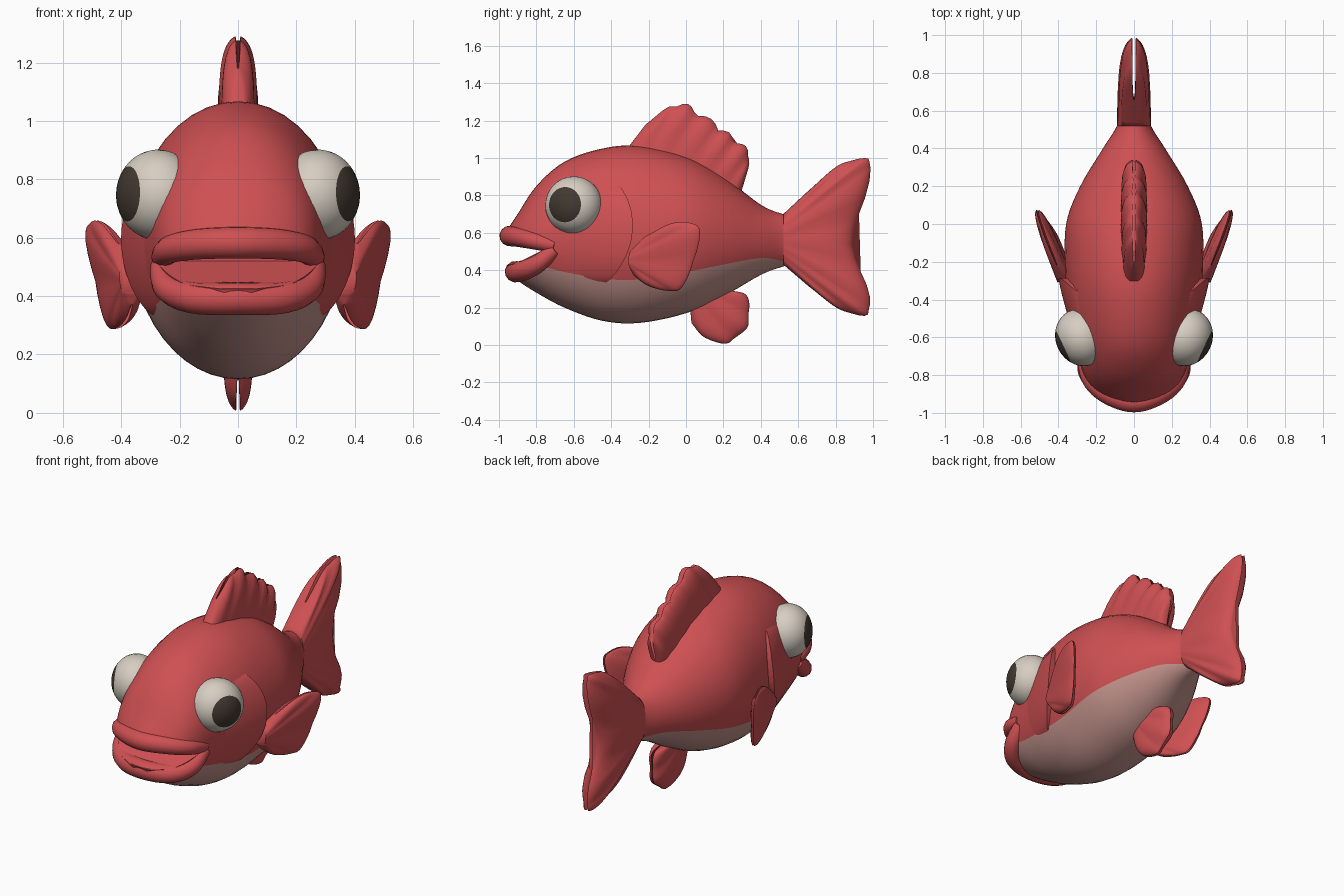
import bpy, bmesh, math
from mathutils import Vector, Matrix

old = bpy.data.objects.get("Cube")
if old:
    bpy.data.objects.remove(old, do_unlink=True)


def material(name, rgb):
    m = bpy.data.materials.new(name)
    m.use_nodes = True
    m.diffuse_color = (*rgb, 1)
    m.node_tree.nodes["Principled BSDF"].inputs["Base Color"].default_value = (*rgb, 1)
    return m


RED = material("scale_red", (0.62, 0.08, 0.085))
PINK = material("belly_pink", (0.56, 0.30, 0.27))
WHITE = material("eye_white", (0.68, 0.62, 0.54))
DARK = material("pupil_brown", (0.055, 0.04, 0.03))


def add_mesh(name, bm, mats, angle=50):
    bmesh.ops.recalc_face_normals(bm, faces=bm.faces[:])
    me = bpy.data.meshes.new(name)
    bm.to_mesh(me)
    bm.free()
    ob = bpy.data.objects.new(name, me)
    bpy.context.collection.objects.link(ob)
    for m in mats:
        me.materials.append(m)
    smooth(ob, angle)
    return ob


def smooth(ob, angle):
    bpy.ops.object.select_all(action="DESELECT")
    ob.select_set(True)
    bpy.context.view_layer.objects.active = ob
    bpy.ops.object.shade_smooth_by_angle(angle=math.radians(angle))


def spline(pts, t):
    """Smooth curve through pts, t from 0 to 1."""
    n = len(pts) - 1
    i = min(int(t * n), n - 1)
    f = t * n - i
    b, c = Vector(pts[i]), Vector(pts[i + 1])
    a = Vector(pts[i - 1]) if i else b * 2 - c
    d = Vector(pts[i + 2]) if i + 2 <= n else c * 2 - b
    return b + (c - a) * (f / 2) + (a * 2 - b * 5 + c * 4 - d) * (f * f / 2) \
        + (b * 3 - a - c * 3 + d) * (f ** 3 / 2)


def loft(bm, rings, closed=True, caps=True, color=None):
    rows = [[bm.verts.new(p) for p in r] for r in rings]
    n = len(rows[0])
    for r, s in zip(rows, rows[1:]):
        for j in range(n if closed else n - 1):
            k = (j + 1) % n
            f = bm.faces.new((r[j], r[k], s[k], s[j]))
            if color:
                f.material_index = color(j)
    if caps:
        bm.faces.new(rows[0])
        bm.faces.new(rows[-1])


# Body stations: y, top z, bottom z, half width, belly colour line z
STATIONS = [
    (-.96, .61, .40, .10, .405), (-.9, .70, .345, .20, .36), (-.8, .85, .28, .265, .42),
    (-.65, .98, .20, .305, .39), (-.45, 1.05, .13, .345, .355), (-.25, 1.065, .118, .365, .35),
    (0, 1.01, .17, .36, .39), (.2, .90, .26, .285, .43), (.4, .75, .375, .165, .465),
    (.52, .70, .42, .09, .45), (.62, .68, .45, .06, .455)]
DENSE = [spline(STATIONS, i / 800) for i in range(801)]


def body_point(s, a):
    return Vector((s[3] * math.cos(a), s[0], (s[1] + s[2]) / 2 + (s[1] - s[2]) / 2 * math.sin(a)))


# Body: one column of vertices follows the belly line on each side
UP, LOW = 28, 16
rings = []
for s in DENSE[::16]:
    c, h = (s[1] + s[2]) / 2, (s[1] - s[2]) / 2
    phi = math.asin(max(-.98, min(0, (s[4] - c) / h)))
    angles = [phi + (math.pi - 2 * phi) * i / UP for i in range(UP)]
    angles += [math.pi - phi + (math.pi + 2 * phi) * i / LOW for i in range(LOW)]
    rings.append([body_point(s, a) for a in angles])
bm = bmesh.new()
loft(bm, rings, color=lambda j: int(j >= UP))
body = add_mesh("body", bm, [RED, PINK])

# Mouth opening cut from the snout
bm = bmesh.new()
wedge = [(-1.1, .39), (-.9, .44), (-.74, .52), (-.74, .54), (-.9, .555), (-1.1, .55)]
loft(bm, [[(x, y, z) for y, z in wedge] for x in (-.5, .5)])
cutter = add_mesh("mouth_cutter", bm, [RED])
cutter.hide_render = True
mod = body.modifiers.new("mouth", "BOOLEAN")
mod.operation, mod.object, mod.solver = "DIFFERENCE", cutter, "EXACT"
bpy.context.view_layer.objects.active = body
bpy.ops.object.modifier_apply(modifier=mod.name)
bpy.data.objects.remove(cutter, do_unlink=True)
smooth(body, 50)


# Lips
def lip(name, half, radius):
    pts = [(-x, y, z) for x, y, z in half[:0:-1]] + half
    cu = bpy.data.curves.new(name, "CURVE")
    cu.dimensions = "3D"
    cu.bevel_depth, cu.bevel_resolution, cu.use_fill_caps = radius, 4, True
    sp = cu.splines.new("POLY")
    n = 36
    sp.points.add(n)
    for i, p in enumerate(sp.points):
        p.co = (*spline(pts, i / n), 1)
        p.radius = .6 + .4 * math.sin(math.pi * i / n) ** .6
    cu.materials.append(RED)
    bpy.context.collection.objects.link(bpy.data.objects.new(name, cu))


lip("upper_lip", [(0, -.943, .583), (.14, -.90, .578), (.23, -.82, .56), (.265, -.70, .53)], .055)
lip("lower_lip", [(0, -.912, .392), (.15, -.88, .395), (.24, -.80, .43), (.265, -.70, .51)], .057)


# Fins: puffy ribbed lofts from a base line to a tip line, in the (y, z) plane
def fin(name, base, tip, thick, ribs, scallop=0.0, place=lambda t, y, z: (t, y, z)):
    n, levels = 40, 12
    rings = []
    for k in range(levels + 1):
        v = math.sin(math.pi / 2 * k / levels)
        front, back = [], []
        for i in range(n + 1):
            a = math.pi * i / n
            u = (1 - math.cos(a)) / 2
            groove = abs(math.sin(ribs * math.pi * u))
            b = spline(base, u)
            p = b.lerp(spline(tip, u), v * (1 - scallop * (1 - groove) * v))
            t = thick * max(0, math.sin(a)) ** .5 * math.sqrt(1.02 - v ** 4)
            t *= 1 - .3 * v * (1 - groove)
            front.append(place(t, *p))
            if 0 < i < n:
                back.append(place(-t, *p))
        rings.append(front + back[::-1])
    bm = bmesh.new()
    loft(bm, rings)
    add_mesh(name, bm, [RED], 60)


fin("dorsal_fin", [(-.36, .99), (-.1, .98), (.12, .88), (.28, .79)],
    [(-.2, 1.2), (-.04, 1.3), (.07, 1.25), (.19, 1.17), (.27, 1.10), (.345, 1.02), (.3, .83)],
    .07, 6, .10)
fin("tail_fin", [(.52, .70), (.52, .56), (.52, .43)],
    [(.66, .83), (.82, .965), (.95, 1.0), (.995, .96), (.95, .75), (.89, .54),
     (.96, .35), (.99, .2), (.95, .155), (.82, .19), (.66, .31)], .088, 7, .03)
fin("anal_fin", [(.02, .22), (.1, .26), (.18, .31)],
    [(.03, .11), (.1, .04), (.23, .0), (.28, .05), (.335, .1), (.345, .19), (.32, .27), (.24, .29)],
    .055, 3, .06)
for side, label in ((1, "left"), (-1, "right")):
    fin(label + "_pectoral_fin", [(-.30, .50), (-.31, .45), (-.30, .41)],
        [(-.22, .58), (-.08, .65), (.04, .655), (.075, .6), (.05, .45), (-.02, .31),
         (-.08, .285), (-.2, .315), (-.28, .37)], .042, 4, .03,
        lambda t, y, z: (side * (.47 + .34 * y + .12 * (z - .47) + t), y, z))

    # Gill cover: a flap flaring out of the cheek with a curved rear edge
    rings = []
    for i in range(25):
        a = -.6 + 1.2 * i / 24
        edge = -.285 - .3 * (a - .1) ** 2
        flare = max(0, math.cos(math.pi * a / 1.2)) ** .5
        row = []
        for k in range(13):
            f = min(k / 11, 1)
            y = -.62 + (edge + .62) * f
            s = min(DENSE, key=lambda d: abs(d[0] - y))
            p = body_point(s, a)
            p.x += -.03 if k == 12 else .043 * f * flare - .006
            p.x *= side
            row.append(p)
        rings.append(row)
    bm = bmesh.new()
    loft(bm, rings, closed=False, caps=False)
    # Keep the outward direction consistent on this open shell
    gill = add_mesh(label + "_gill_cover", bm, [RED])
    if gill.data.polygons[len(gill.data.polygons) // 2].normal.x * side < 0:
        gill.data.flip_normals()

    # Eye: flattened ball with a dark cap
    bm = bmesh.new()
    bmesh.ops.create_uvsphere(bm, u_segments=32, v_segments=24, radius=1)
    for f in bm.faces:
        f.material_index = int(f.calc_center_median().z > .76)
    axis = Vector((side * .9, -.42, .03))
    bm.transform(Matrix.Translation((side * .275, -.6, .747))
                 @ axis.to_track_quat("Z", "Y").to_matrix().to_4x4()
                 @ Matrix.Diagonal((.155, .155, .14, 1)))
    add_mesh(label + "_eye", bm, [WHITE, DARK])
